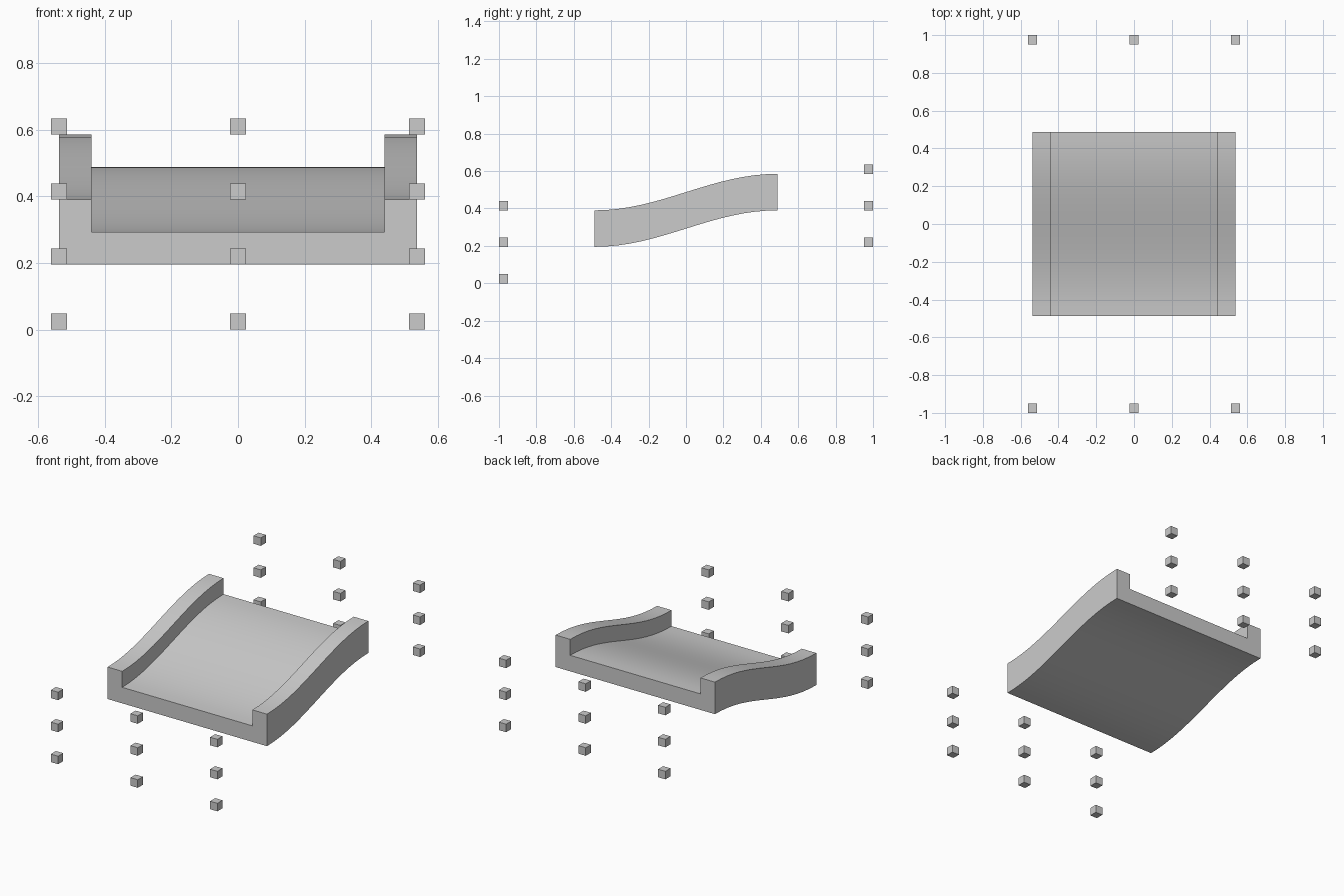
import bpy, bmesh, math

if "Cube" in bpy.data.objects:
    bpy.data.objects.remove(bpy.data.objects["Cube"])

HALF_X, RAIL_IN, HALF_Y = 0.537, 0.439, 0.488
BASE, RISE, FLOOR_T, RAIL_H = 0.195, 0.195, 0.0976, 0.195
SEGMENTS = 16
CUBE = 0.0488


def new_object(name, bm):
    mesh = bpy.data.meshes.new(name)
    bm.to_mesh(mesh)
    bm.free()
    obj = bpy.data.objects.new(name, mesh)
    bpy.context.collection.objects.link(obj)
    return obj


# Sloped track piece: U-shaped section swept along an S-curve
section = [(-HALF_X, 0), (-RAIL_IN, 0), (RAIL_IN, 0), (HALF_X, 0), (HALF_X, RAIL_H),
           (RAIL_IN, RAIL_H), (RAIL_IN, FLOOR_T), (-RAIL_IN, FLOOR_T),
           (-RAIL_IN, RAIL_H), (-HALF_X, RAIL_H)]
bm = bmesh.new()
rings = []
for i in range(SEGMENTS + 1):
    t = i / SEGMENTS
    lift = BASE + RISE * (1 - math.cos(math.pi * t)) / 2
    y = HALF_Y * (2 * t - 1)
    rings.append([bm.verts.new((x, y, z + lift)) for x, z in section])
n = len(section)
for a, b in zip(rings, rings[1:]):
    for j in range(n):
        k = (j + 1) % n
        bm.faces.new((a[j], a[k], b[k], b[j]))
# End caps: left rail, floor, right rail
for ring in (rings[0], rings[-1]):
    for ids in ((0, 1, 7, 8, 9), (1, 2, 6, 7), (2, 3, 4, 5, 6)):
        bm.faces.new([ring[i] for i in ids])
bmesh.ops.recalc_face_normals(bm, faces=bm.faces)
track = new_object("sloped_track", bm)
bpy.context.view_layer.objects.active = track
track.select_set(True)
bpy.ops.object.shade_smooth_by_angle(angle=math.radians(30))

# Marker cubes: a 3 x 3 grid before each end, the rear grid one step higher
for name, y, first in (("front_marker", -0.976, 0), ("back_marker", 0.976, 1)):
    for col in (-1, 0, 1):
        for row in range(3):
            bm = bmesh.new()
            bmesh.ops.create_cube(bm, size=CUBE)
            cube = new_object(f"{name}_{col + 1}_{row}", bm)
            cube.location = (col * HALF_X, y, CUBE / 2 + RISE * (row + first))
